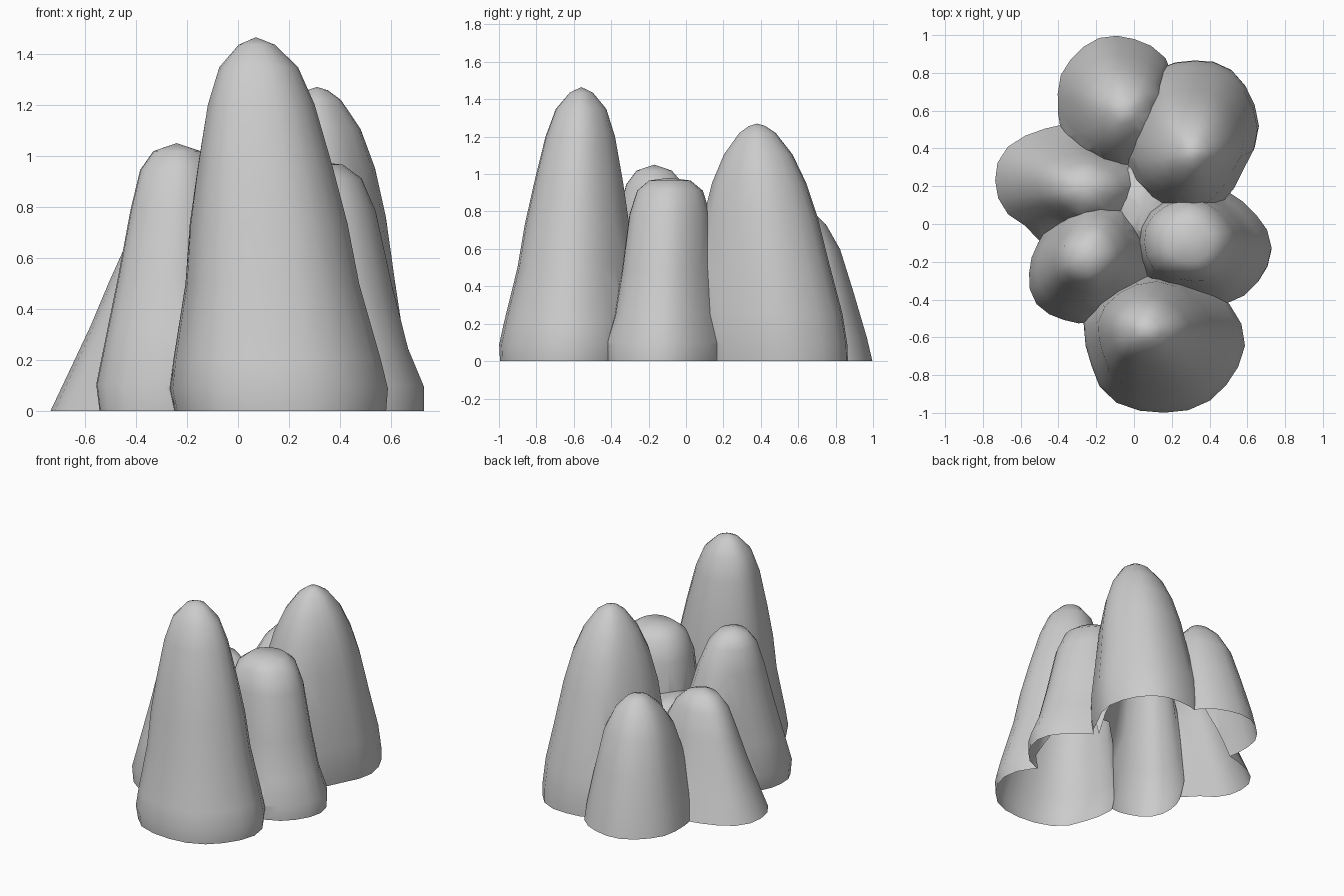
import bpy, bmesh, math, random

if "Cube" in bpy.data.objects:
    bpy.data.objects.remove(bpy.data.objects["Cube"])

random.seed(4)
SIDES = 20


def column(name, base, radii, top, height, profile, bulge=0.0):
    """Tapered rock: profile is (height fraction, radius fraction); centre leans base -> top.
    bulge widens the side that faces the middle of the cluster."""
    bm = bmesh.new()
    phase, twist = random.uniform(0, 6.28), random.uniform(0, 6.28)
    inward = math.atan2(-base[1], -base[0])
    rings = []
    for t, r in profile:
        cx = base[0] + (top[0] - base[0]) * t
        cy = base[1] + (top[1] - base[1]) * t
        ring = []
        for i in range(SIDES):
            a = 2 * math.pi * i / SIDES
            k = r * (1 + 0.02 * math.sin(3 * a + phase + t) + 0.02 * math.sin(5 * a + twist))
            k *= 1 + bulge * (1 - t ** 3) * max(0, math.cos(a - inward))
            ring.append(bm.verts.new((cx + radii[0] * k * math.cos(a),
                                      cy + radii[1] * k * math.sin(a), t * height)))
        rings.append(ring)
    for lo, hi in zip(rings, rings[1:]):
        for i in range(SIDES):
            j = (i + 1) % SIDES
            bm.faces.new((lo[i], lo[j], hi[j], hi[i]))
    tip = bm.verts.new((top[0], top[1], height))
    for i in range(SIDES):
        bm.faces.new((rings[-1][i], rings[-1][(i + 1) % SIDES], tip))
    bm.faces.new(rings[0][::-1])
    bmesh.ops.recalc_face_normals(bm, faces=bm.faces)
    me = bpy.data.meshes.new(name)
    bm.to_mesh(me)
    bm.free()
    ob = bpy.data.objects.new(name, me)
    bpy.context.collection.objects.link(ob)
    return ob


# tall front column
rock = column("rock_cluster", (.165, -.65), (.415, .36), (.07, -.56), 1.465,
              [(0, .97), (.06, 1), (.14, .95), (.34, .80), (.5, .73), (.65, .63),
               (.82, .50), (.92, .37), (.98, .17)], .14)

others = [
    # right column, blunt top
    column("right_rock", (.40, -.13), (.33, .31), (.29, -.09), .98,
           [(0, .97), (.1, 1), (.25, .87), (.5, .77), (.8, .68), (.93, .56), (.985, .36)], .35),
    # back right column
    column("back_right_rock", (.32, .53), (.335, .355), (.31, .38), 1.27,
           [(0, .98), (.07, 1), (.2, .98), (.4, .87), (.6, .77), (.75, .65),
            (.87, .49), (.96, .27), (.99, .12)], .36),
    # back column
    column("back_rock", (-.09, .69), (.305, .31), (-.05, .60), .83,
           [(0, 1), (.15, .95), (.45, .8), (.72, .65), (.88, .45), (.97, .22)], .5),
    # left column, flared base
    column("left_rock", (-.36, .23), (.375, .30), (-.26, .19), .77,
           [(0, 1), (.2, .86), (.43, .7), (.65, .57), (.85, .44), (.95, .28)], .75),
    # front left column
    column("front_left_rock", (-.30, -.27), (.265, .27), (-.24, -.17), 1.05,
           [(0, .93), (.1, 1), (.3, .88), (.5, .76), (.75, .63), (.9, .52), (.97, .34)], .9),
    # low core closing the middle crevice
    column("core_rock", (.04, .08), (.28, .34), (.04, .08), .6,
           [(0, 1), (.5, .85), (.85, .65), (.97, .35)]),
]

# fuse all columns into one skin
bpy.context.view_layer.objects.active = rock
for ob in others:
    m = rock.modifiers.new("fuse", "BOOLEAN")
    m.operation, m.solver, m.object = "UNION", "EXACT", ob
    bpy.ops.object.modifier_apply(modifier=m.name)
    bpy.data.objects.remove(ob, do_unlink=True)

# open underside
bm = bmesh.new()
bm.from_mesh(rock.data)
under = [f for f in bm.faces if all(v.co.z < 0.001 for v in f.verts)]
bmesh.ops.delete(bm, geom=under, context="FACES")
bm.to_mesh(rock.data)
bm.free()

for ob in bpy.context.selected_objects:
    ob.select_set(False)
rock.select_set(True)
bpy.ops.object.shade_smooth_by_angle(angle=math.radians(50))
